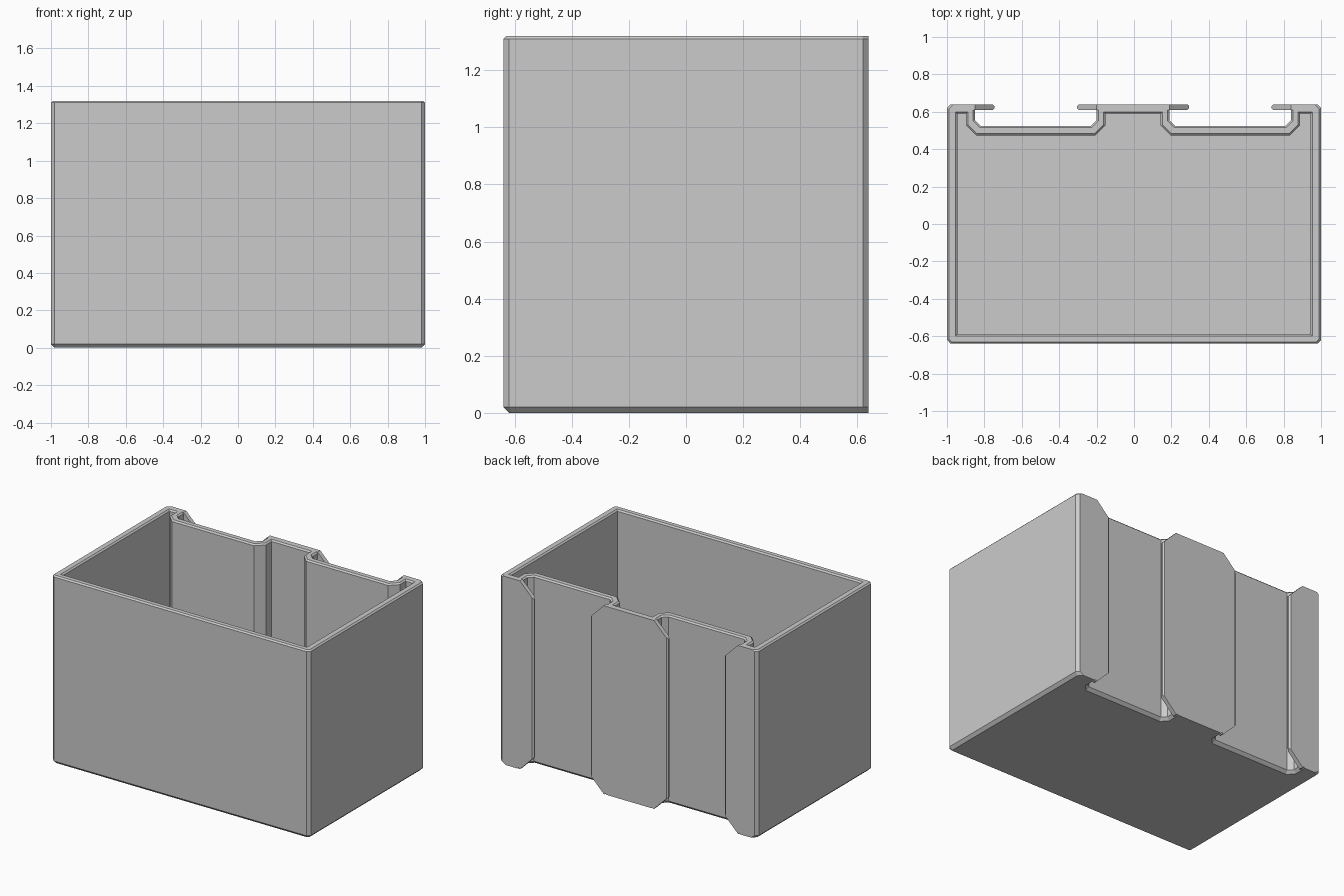
import bpy, bmesh
from mathutils import Vector

if "Cube" in bpy.data.objects:
    bpy.data.objects.remove(bpy.data.objects["Cube"])

HEIGHT, DEPTH, CORNER = 1.32, 0.64, 0.02
FLOOR, RIM, FOOT = 0.05, 0.01, 0.02
LIP = 0.105                                 # overhang of each lip over its slot
SLOTS = [(0.19, 0.84), (-0.85, -0.2)]       # slot spans along x, from +x to -x

grey = bpy.data.materials.new("plain grey")
grey.use_nodes = True
grey.diffuse_color = (0.6, 0.6, 0.6, 1)
grey.node_tree.nodes["Principled BSDF"].inputs["Base Color"].default_value = (0.6, 0.6, 0.6, 1)


def finish(bm, name):
    bmesh.ops.recalc_face_normals(bm, faces=bm.faces)
    mesh = bpy.data.meshes.new(name)
    bm.to_mesh(mesh)
    bm.free()
    mesh.materials.append(grey)
    obj = bpy.data.objects.new(name, mesh)
    bpy.context.collection.objects.link(obj)
    return obj


def inset(points, amount):
    """Move each edge of a counter-clockwise outline inwards, except the back face."""
    pts = [Vector(p) for p in points]
    lines = []
    for a, b in zip(pts, pts[1:] + pts[:1]):
        d = (b - a).normalized()
        on_back = min(a.y, b.y) > DEPTH - 0.001
        lines.append((Vector((-d.y, d.x)), 0 if on_back else amount))
    result = []
    for i, p in enumerate(pts):
        (m, s), (n, t) = lines[i - 1], lines[i]
        det = m.x * n.y - m.y * n.x
        result.append(p + Vector((s * n.y - t * m.y, m.x * t - n.x * s)) / det)
    return result


def channel(x0, x1, top, bottom, chamfer):
    """Channel-shaped dip in an outline, running from x1 to x0."""
    return [(x1, top), (x1, bottom + chamfer), (x1 - chamfer, bottom),
            (x0 + chamfer, bottom), (x0, bottom + chamfer), (x0, top)]


# Outer outline with chamfered corners and two slots in the back
c = CORNER
outer = [(-1 + c, -DEPTH), (1 - c, -DEPTH), (1, -DEPTH + c), (1, DEPTH - c), (1 - c, DEPTH)]
for x0, x1 in SLOTS:
    outer += channel(x0, x1, DEPTH, 0.525, 0.03)
outer += [(-1 + c, DEPTH), (-1, DEPTH - c), (-1, -DEPTH + c)]

# Inner outline follows the slots at an even wall thickness
inner = [(-0.945, -0.59), (0.945, -0.59), (0.945, 0.59)]
for x0, x1 in SLOTS:
    inner += channel(x0 - 0.048, x1 + 0.048, 0.59, 0.473, 0.055)
inner += [(-0.945, 0.59)]

# Bin body: stacked rings, capped below, joined at the rim
bm = bmesh.new()


def ring(points, z):
    return [bm.verts.new((p[0], p[1], z)) for p in points]


def bridge(a, b):
    for i in range(len(a)):
        bm.faces.new((a[i - 1], a[i], b[i], b[i - 1]))


def loop_edges(verts):
    return [bm.edges.get((verts[i - 1], verts[i])) for i in range(len(verts))]


shell = [ring(inset(outer, FOOT), 0), ring(outer, FOOT),
         ring(outer, HEIGHT - RIM), ring(inset(outer, RIM), HEIGHT)]
pocket = [ring(inner, FLOOR), ring(inner, HEIGHT - RIM), ring(inset(inner, -RIM), HEIGHT)]
for stack in (shell, pocket):
    for low, high in zip(stack, stack[1:]):
        bridge(low, high)
    bm.faces.new(stack[0])
bmesh.ops.triangle_fill(bm, use_beauty=True, normal=(0, 0, 1),
                        edges=loop_edges(shell[-1]) + loop_edges(pocket[-1]))
finish(bm, "bin_body")


# Slot lips: plates with sloping ends and softened tips
def lip(name, x, side):
    root, tip = x - side * 0.01, x + side * LIP
    profile = [(root, 0), (x, 0), (tip, LIP), (tip, HEIGHT - LIP), (x, HEIGHT), (root, HEIGHT)]
    bm = bmesh.new()
    face = bm.faces.new([bm.verts.new((px, DEPTH, pz)) for px, pz in profile])
    grown = bmesh.ops.extrude_face_region(bm, geom=[face])["geom"]
    bmesh.ops.translate(bm, vec=(0, -0.03, 0),
                        verts=[v for v in grown if isinstance(v, bmesh.types.BMVert)])
    tips = [e for e in bm.edges if all(abs(v.co.x - tip) < 0.001 for v in e.verts)
            and abs(e.verts[0].co.z - e.verts[1].co.z) > 0.5]
    bmesh.ops.bevel(bm, geom=tips, offset=0.01, segments=1, affect='EDGES')
    finish(bm, name)


for label, (x0, x1) in zip(("left", "right"), SLOTS):
    lip(label + "_slot_outer_lip" if label == "left" else label + "_slot_inner_lip", x1, -1)
    lip(label + "_slot_inner_lip" if label == "left" else label + "_slot_outer_lip", x0, 1)
